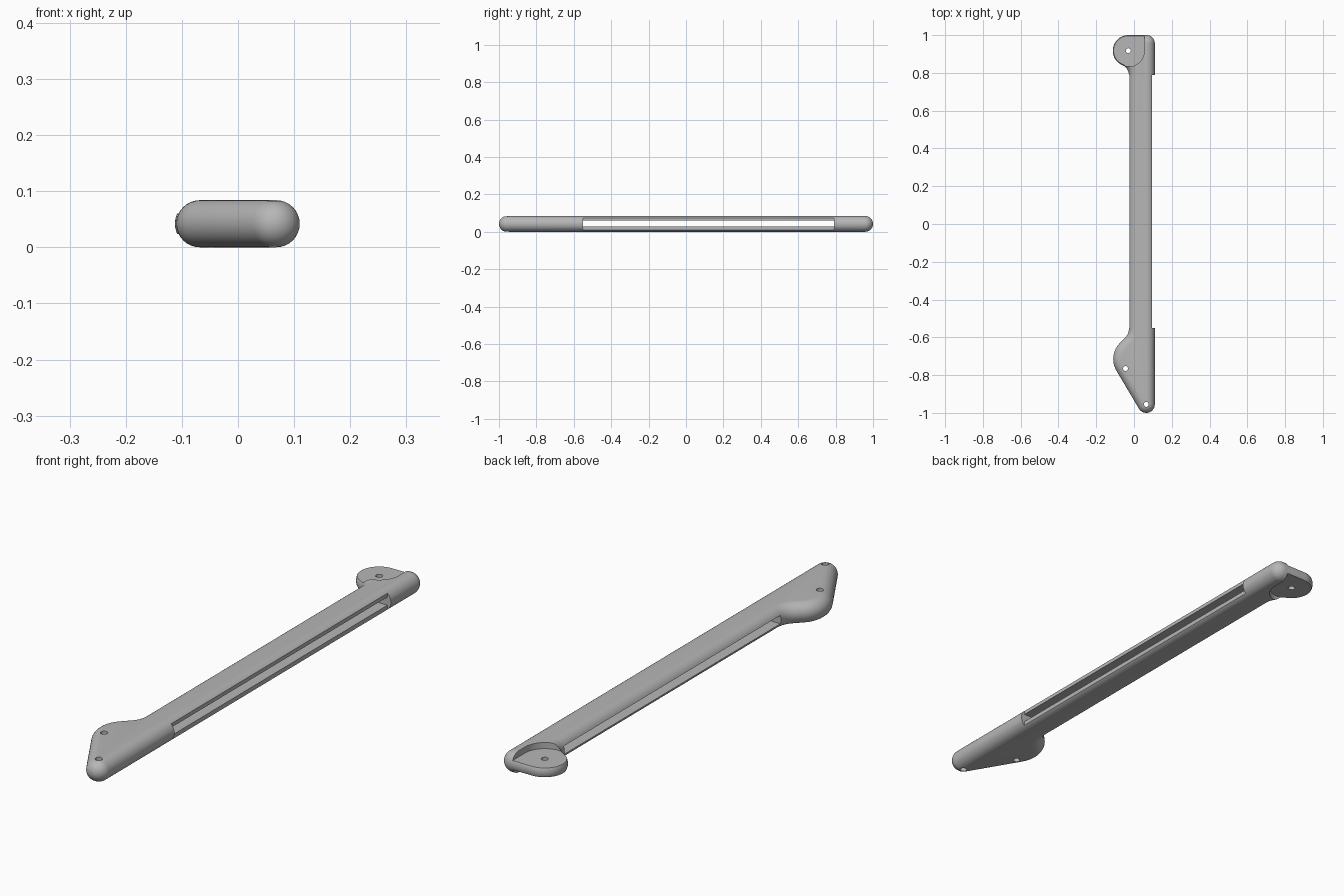
import bpy, bmesh
from math import sin, cos, radians, pi

if "Cube" in bpy.data.objects:
    bpy.data.objects.remove(bpy.data.objects["Cube"])

R = 0.042                    # half thickness, also the edge rounding
EYE = (-0.03, 0.9175)        # centre of the pivot tongue
PINS = [EYE, (-0.045, -0.765), (0.065, -0.955)]

grey = bpy.data.materials.new("satin_grey")
grey.use_nodes = True
COLOUR = (0.47, 0.47, 0.47, 1)
grey.diffuse_color = COLOUR
grey.node_tree.nodes["Principled BSDF"].inputs["Base Color"].default_value = COLOUR

# Outline arcs, counter-clockwise: centre x, y, radius, start and end angle.
# Negative radius marks a hollow fillet.
ARCS = [
    (0.065, -0.955, 0.045, -149.4, 0),
    (0.067, 0.957, 0.043, 0, 90),
    (*EYE, 0.0825, 90, 246.4),
    (-0.087, 0.787, -0.06, 66.4, 0),
    (-0.097, -0.553, -0.07, 0, -45),
    (0.01, -0.715, 0.12, 135, 210.6),
]


def outline(inset):
    points = []
    for x, y, r, start, end in ARCS:
        size = abs(r - inset)
        steps = max(8, int(abs(end - start) / 6))
        for i in range(steps + 1):
            a = radians(start + (end - start) * i / steps)
            points.append((x + size * cos(a), y + size * sin(a)))
    return points


def loft(name, rings):
    """Skin a stack of (outline, height) rings and cap both ends."""
    bm = bmesh.new()
    loops = [[bm.verts.new((x, y, z)) for x, y in pts] for pts, z in rings]
    n = len(loops[0])
    for low, high in zip(loops, loops[1:]):
        for i in range(n):
            j = (i + 1) % n
            bm.faces.new((low[i], low[j], high[j], high[i]))
    bm.faces.new(loops[0][::-1])
    bm.faces.new(loops[-1])
    mesh = bpy.data.meshes.new(name)
    bm.to_mesh(mesh)
    bm.free()
    obj = bpy.data.objects.new(name, mesh)
    bpy.context.collection.objects.link(obj)
    return obj


def circle(x, y, r, n=48, start=0, turn=2 * pi):
    return [(x + r * cos(start + turn * i / n), y + r * sin(start + turn * i / n))
            for i in range(n)]


def rect(x0, x1, y0, y1):
    return [(x0, y0), (x1, y0), (x1, y1), (x0, y1)]


def prism(name, pts, z0, z1):
    return loft(name, [(pts, z0), (pts, z1)])


# Link arm with fully rounded edges
layers = 16
rings = []
for i in range(layers + 1):
    t = -pi / 2 + pi * i / layers
    rings.append((outline(R * (1 - cos(t))), R + R * sin(t)))
arm = loft("link_arm", rings)
arm.data.materials.append(grey)

# Long side slot and the flat it opens on
cutters = [
    prism("flat_cutter", rect(0.095, 0.2, -0.55, 0.79), -0.1, 0.2),
    prism("slot_cutter", rect(-0.2, 0.2, -0.55, 0.79), 0.027, 0.059),
]
# Recesses above and below that leave the thin pivot tongue
x, y = EYE
pocket = circle(x, y, 0.085, 40, pi, pi) + [(x + 0.085, y), (x + 0.085, 1.1),
                                            (-0.2, 1.1), (-0.2, y)]
cutters.append(prism("upper_recess_cutter", pocket, 0.06, 0.2))
cutters.append(prism("lower_recess_cutter", pocket, -0.1, 0.024))
# Pin holes
for px, py in PINS:
    cutters.append(prism("pin_cutter", circle(px, py, 0.013, 24), -0.1, 0.2))

bpy.ops.object.select_all(action="DESELECT")
arm.select_set(True)
bpy.context.view_layer.objects.active = arm
for cutter in cutters:
    cutter.hide_render = True
    mod = arm.modifiers.new("cut", "BOOLEAN")
    mod.operation = "DIFFERENCE"
    mod.solver = "EXACT"
    mod.object = cutter
    bpy.ops.object.modifier_apply(modifier=mod.name)
    bpy.data.objects.remove(cutter)

bpy.ops.object.shade_smooth_by_angle(angle=radians(30))
